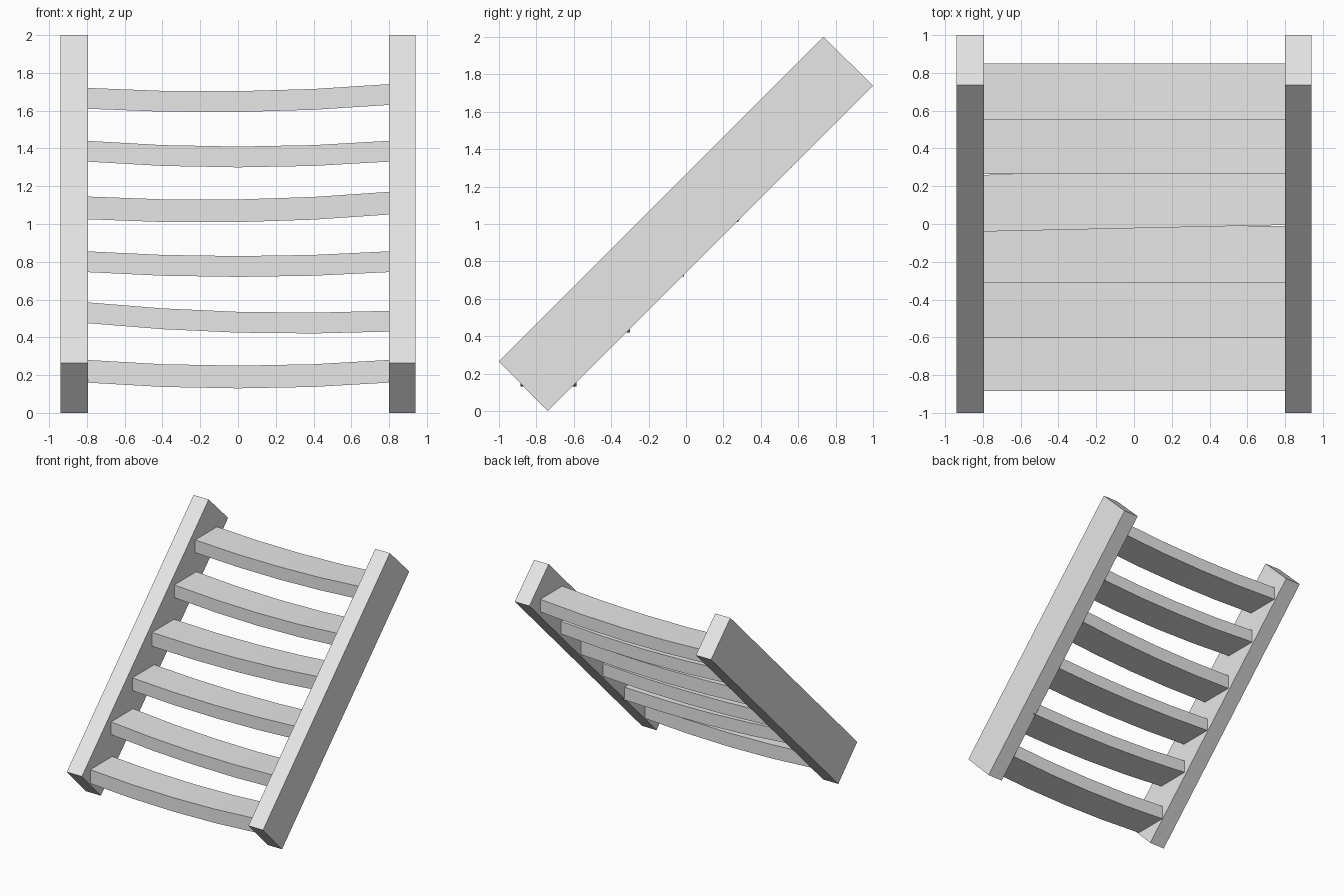
import bpy

old = bpy.data.objects.get("Cube")
if old:
    bpy.data.objects.remove(old, do_unlink=True)

grey = bpy.data.materials.new("light grey")
grey.use_nodes = True
grey.diffuse_color = (0.8, 0.8, 0.8, 1)
grey.node_tree.nodes["Principled BSDF"].inputs["Base Color"].default_value = (0.8, 0.8, 0.8, 1)


def loft(name, sections):
    """Closed solid through a row of four-cornered cross-sections."""
    verts = [p for s in sections for p in s]
    last = len(verts) - 4
    faces = [(3, 2, 1, 0), tuple(range(last, last + 4))]
    for a in range(0, last, 4):
        for k in range(4):
            n = (k + 1) % 4
            faces.append((a + k, a + n, a + 4 + n, a + 4 + k))
    mesh = bpy.data.meshes.new(name)
    mesh.from_pydata(verts, [], faces)
    mesh.materials.append(grey)
    obj = bpy.data.objects.new(name, mesh)
    bpy.context.collection.objects.link(obj)
    return obj


# Sloping side rails
RAIL = [(-0.74, 0), (1, 1.74), (0.735, 2), (-1, 0.265)]
for side, x0, x1 in (("right", -0.94, -0.795), ("left", 0.80, 0.94)):
    loft(side + "_rail", [[(x, y, z) for y, z in RAIL] for x in (x0, x1)])

# Sagging treads: front edge y at each end, top z at left, middle and right, thickness
TREADS = [
    (-0.885, -0.885, 0.28, 0.25, 0.28, 0.12),
    (-0.60, -0.60, 0.585, 0.535, 0.54, 0.11),
    (-0.31, -0.31, 0.855, 0.83, 0.855, 0.11),
    (-0.04, -0.005, 1.145, 1.13, 1.17, 0.12),
    (0.265, 0.265, 1.44, 1.41, 1.44, 0.11),
    (0.55, 0.55, 1.72, 1.703, 1.74, 0.11),
]
DEPTH = 0.30
for i, (ya, yb, za, zm, zb, thick) in enumerate(TREADS):
    rows = []
    for x in (-0.82, -0.4, 0, 0.4, 0.82):
        t = x / 0.8
        y = (ya + yb) / 2 + t * (yb - ya) / 2
        top = zm + t * (zb - za) / 2 + t * t * ((za + zb) / 2 - zm)
        low = top - thick
        rows.append([(x, y, low), (x, y + DEPTH, low), (x, y + DEPTH, top), (x, y, top)])
    loft(f"tread_{i + 1}", rows)
